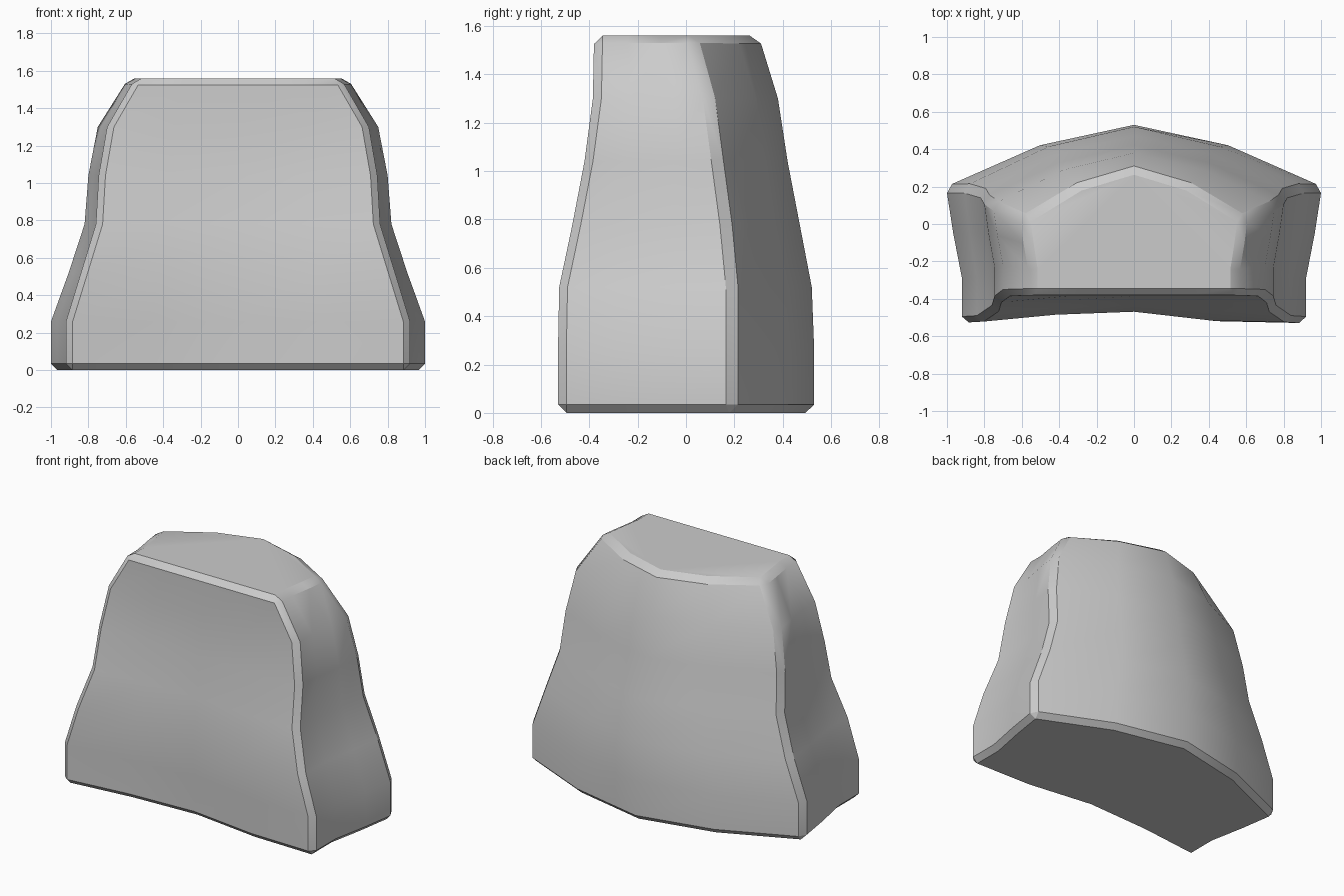
import bpy, bmesh, math

if "Cube" in bpy.data.objects:
    bpy.data.objects.remove(bpy.data.objects["Cube"])

# Per level: z, front corner x, front y, back corner x, back corner y, back middle y, front hollow depth
LEVELS = [
    (0.00, 0.92, -0.53, 1.005, 0.20, 0.53, 1.0),
    (0.26, 0.92, -0.53, 1.005, 0.20, 0.53, 1.0),
    (0.52, 0.84, -0.525, 0.91, 0.20, 0.52, 0.8),
    (0.78, 0.76, -0.47, 0.825, 0.175, 0.47, 0.5),
    (1.04, 0.745, -0.42, 0.805, 0.14, 0.42, 0.25),
    (1.30, 0.70, -0.385, 0.755, 0.105, 0.38, 0.0),
    (1.56, 0.55, -0.38, 0.59, 0.03, 0.30, 0.0),
]


def ring(z, fx, fy, bx, by, my, hollow):
    """Cross-section, counter-clockwise from the front left corner."""
    pts = [(-fx, fy), (-fx / 2, fy + 0.05 * hollow), (0, fy + 0.07 * hollow),
           (fx / 2, fy + 0.01 * hollow), (fx, fy)]
    # pinched side
    d = by - fy
    side = [(fx, fy + d * 0.33), (fx + (bx - fx) * 0.55, fy + d * 0.66), (bx, by)]
    # bowed back
    mid = (bx / 2, by + (my - by) * 0.67)
    half = side + [mid]
    pts += half + [(0, my)] + [(-x, y) for x, y in reversed(half)]
    return [(x, y, z) for x, y in pts]


# Body: loft of the cross-sections
bm = bmesh.new()
rings = [[bm.verts.new(p) for p in ring(*lv)] for lv in LEVELS]
n = len(rings[0])
for a, b in zip(rings, rings[1:]):
    for i in range(n):
        j = (i + 1) % n
        bm.faces.new((a[i], a[j], b[j], b[i]))
bm.faces.new(list(reversed(rings[0])))
bm.faces.new(rings[-1])
bmesh.ops.recalc_face_normals(bm, faces=bm.faces[:])
mesh = bpy.data.meshes.new("backrest_block")
bm.to_mesh(mesh)
bm.free()
body = bpy.data.objects.new("backrest_block", mesh)
bpy.context.collection.objects.link(body)

# Chamfer the sharp edges only
bev = body.modifiers.new("chamfer", 'BEVEL')
bev.width = 0.035
bev.segments = 1
bev.limit_method = 'ANGLE'
bev.angle_limit = math.radians(58)

# Soft shading with crisp chamfers
bpy.context.view_layer.objects.active = body
body.select_set(True)
bpy.ops.object.modifier_apply(modifier="chamfer")
bpy.ops.object.shade_smooth_by_angle(angle=math.radians(30))
